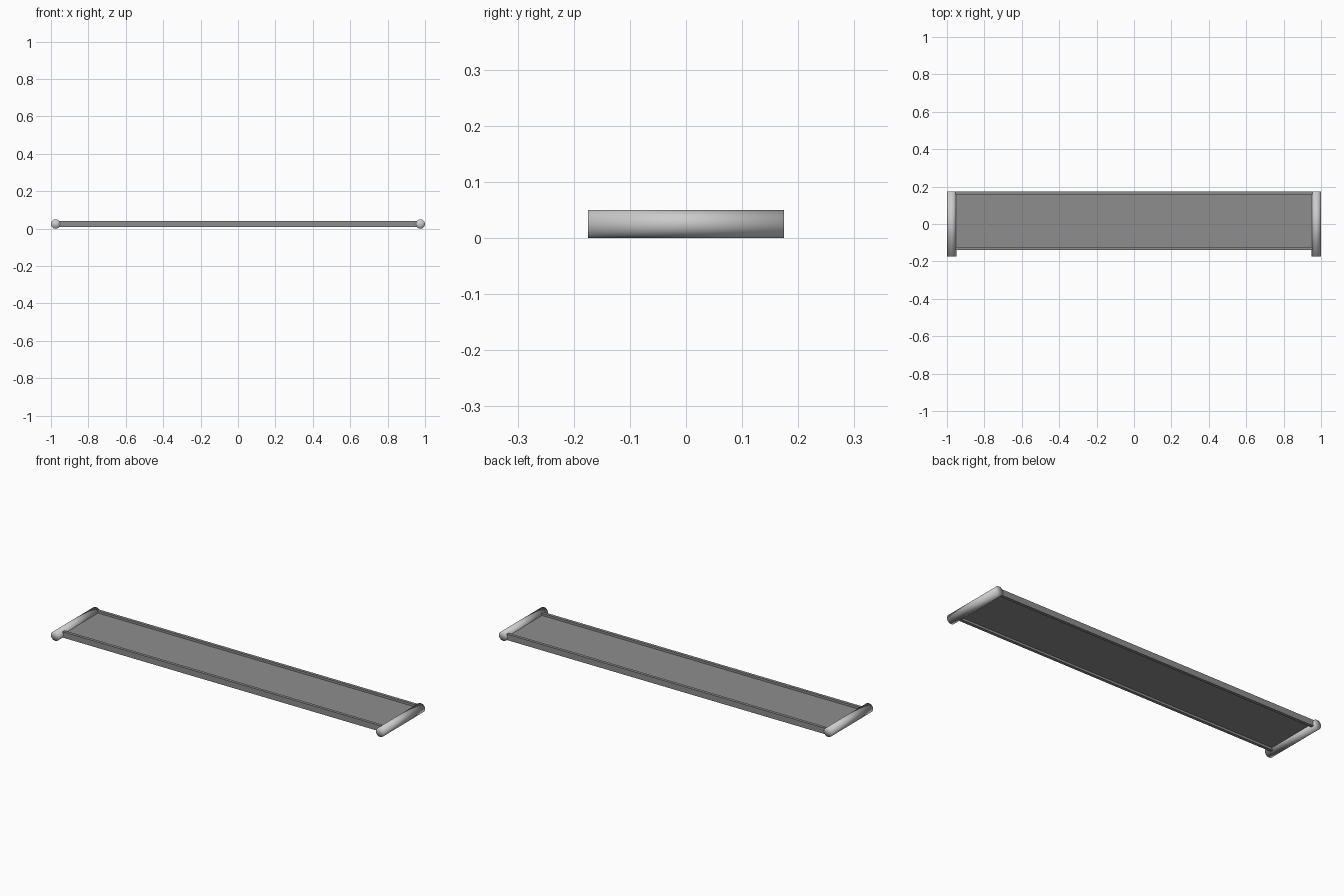
import bpy, bmesh, math
from mathutils import Matrix

if "Cube" in bpy.data.objects:
    bpy.data.objects.remove(bpy.data.objects["Cube"])


def material(name, rgb, alpha=1.0):
    m = bpy.data.materials.new(name)
    m.diffuse_color = (*rgb, alpha)
    m.use_nodes = True
    m.node_tree.nodes["Principled BSDF"].inputs["Base Color"].default_value = m.diffuse_color
    return m


light = material("light grey metal", (0.6, 0.6, 0.6))
tinted = material("tinted grey panel", (0.27, 0.27, 0.27), 0.8)


def finish(name, bm, mat):
    mesh = bpy.data.meshes.new(name)
    bmesh.ops.recalc_face_normals(bm, faces=bm.faces)
    bm.to_mesh(mesh)
    bm.free()
    mesh.materials.append(mat)
    ob = bpy.data.objects.new(name, mesh)
    bpy.context.collection.objects.link(ob)
    return ob


def box(name, lo, hi, mat):
    bm = bmesh.new()
    bmesh.ops.create_cube(bm, size=1)
    for v in bm.verts:
        for i in range(3):
            v.co[i] = lo[i] if v.co[i] < 0 else hi[i]
    return finish(name, bm, mat)


# Round end bars running front to back
for side, x in (("left", -0.975), ("right", 0.975)):
    bm = bmesh.new()
    place = Matrix.Translation((x, 0, 0.025)) @ Matrix.Rotation(math.pi / 2, 4, 'X')
    bmesh.ops.create_cone(bm, cap_ends=True, cap_tris=True, segments=32,
                          radius1=0.025, radius2=0.025, depth=0.35, matrix=place)
    for f in bm.faces:
        f.smooth = True
    finish(side + "_end_bar", bm, light)

# Long edge rails, the back one flush with the bar ends
X, FRONT, BACK, RAIL = 0.955, -0.14, 0.174, 0.016
box("front_rail", (-X, FRONT, 0.01), (X, FRONT + RAIL, 0.042), tinted)
box("back_rail", (-X, BACK - RAIL, 0.01), (X, BACK, 0.042), tinted)

# Thin sheet recessed between the rails
box("sheet", (-X, FRONT + RAIL, 0.022), (X, BACK - RAIL, 0.030), tinted)
